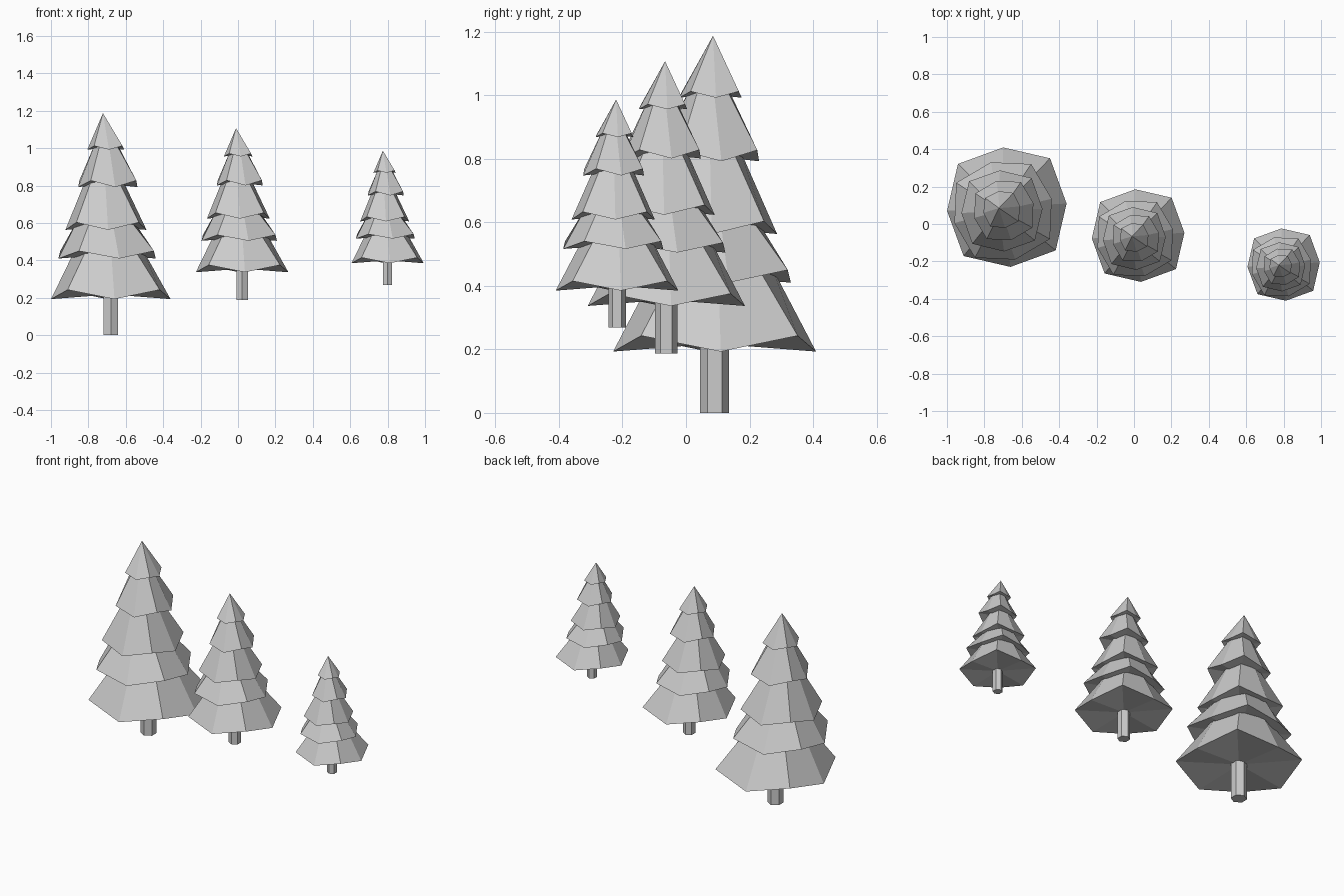
import bpy
import bmesh
from math import cos, sin, pi, radians

if "Cube" in bpy.data.objects:
    bpy.data.objects.remove(bpy.data.objects["Cube"])


def ring(bm, n, r, z, cx=0, cy=0, rot=0, bulge=1.0, lift=0.0):
    """Polygon ring; every second corner may be pushed out and raised."""
    verts = []
    for i in range(n):
        a = rot + 2 * pi * i / n
        k, dz = (bulge, lift) if i % 2 else (1.0, 0.0)
        verts.append(bm.verts.new((cx + r * k * cos(a), cy + r * k * sin(a), z + dz)))
    return verts


def bridge(bm, low, high):
    n = len(low)
    for i in range(n):
        j = (i + 1) % n
        bm.faces.new((low[i], low[j], high[j], high[i]))


def fan(bm, verts, tip):
    n = len(verts)
    t = bm.verts.new(tip)
    for i in range(n):
        bm.faces.new((verts[i], verts[(i + 1) % n], t))


def finish(bm, name):
    bmesh.ops.recalc_face_normals(bm, faces=bm.faces)
    me = bpy.data.meshes.new(name)
    bm.to_mesh(me)
    bm.free()
    return me


# Six-sided trunk
bm = bmesh.new()
bottom = ring(bm, 6, 0.0455, 0.0, rot=pi / 2)
top = ring(bm, 6, 0.0455, 0.3, rot=pi / 2)
bridge(bm, bottom, top)
bm.faces.new(bottom)
bm.faces.new(top)
trunk_mesh = finish(bm, "trunk")

# Drooping eight-sided skirts: centre x, y, rim radius, rim z, lift, top radius, top z, turn
tiers = [
    (0.000, 0.000, 0.320, 0.193, 0.050, 0.180, 0.46, 3.5),
    (-0.020, -0.020, 0.268, 0.410, 0.040, 0.150, 0.62, 14),
    (-0.026, -0.020, 0.217, 0.563, 0.040, 0.095, 0.84, 3),
    (-0.016, -0.018, 0.163, 0.792, 0.035, 0.058, 1.03, 14),
    (-0.027, -0.013, 0.100, 0.992, 0.020, 0.000, 1.187, 10),
]
bm = bmesh.new()
for cx, cy, r, z, lift, rt, zt, turn in tiers:
    rot = radians(turn)
    rim = ring(bm, 8, r, z, cx, cy, rot, 1.09, lift)
    fan(bm, rim, (cx, cy, z + lift / 2))
    if rt:
        upper = ring(bm, 8, rt, zt, cx - 0.01, cy, rot)
        bridge(bm, rim, upper)
        bm.faces.new(upper)
    else:
        fan(bm, rim, (-0.042, -0.005, zt))
foliage_mesh = finish(bm, "foliage")

# Three trees, from large to small
trees = [("large", (-0.68, 0.09, 0.0), 1.0),
         ("medium", (0.022, -0.062, 0.187), 0.775),
         ("small", (0.80, -0.217, 0.268), 0.605)]
for size, loc, s in trees:
    for part, me in (("trunk", trunk_mesh), ("foliage", foliage_mesh)):
        ob = bpy.data.objects.new(f"{size}_tree_{part}", me)
        ob.location = loc
        ob.scale = (s, s, s)
        bpy.context.collection.objects.link(ob)
